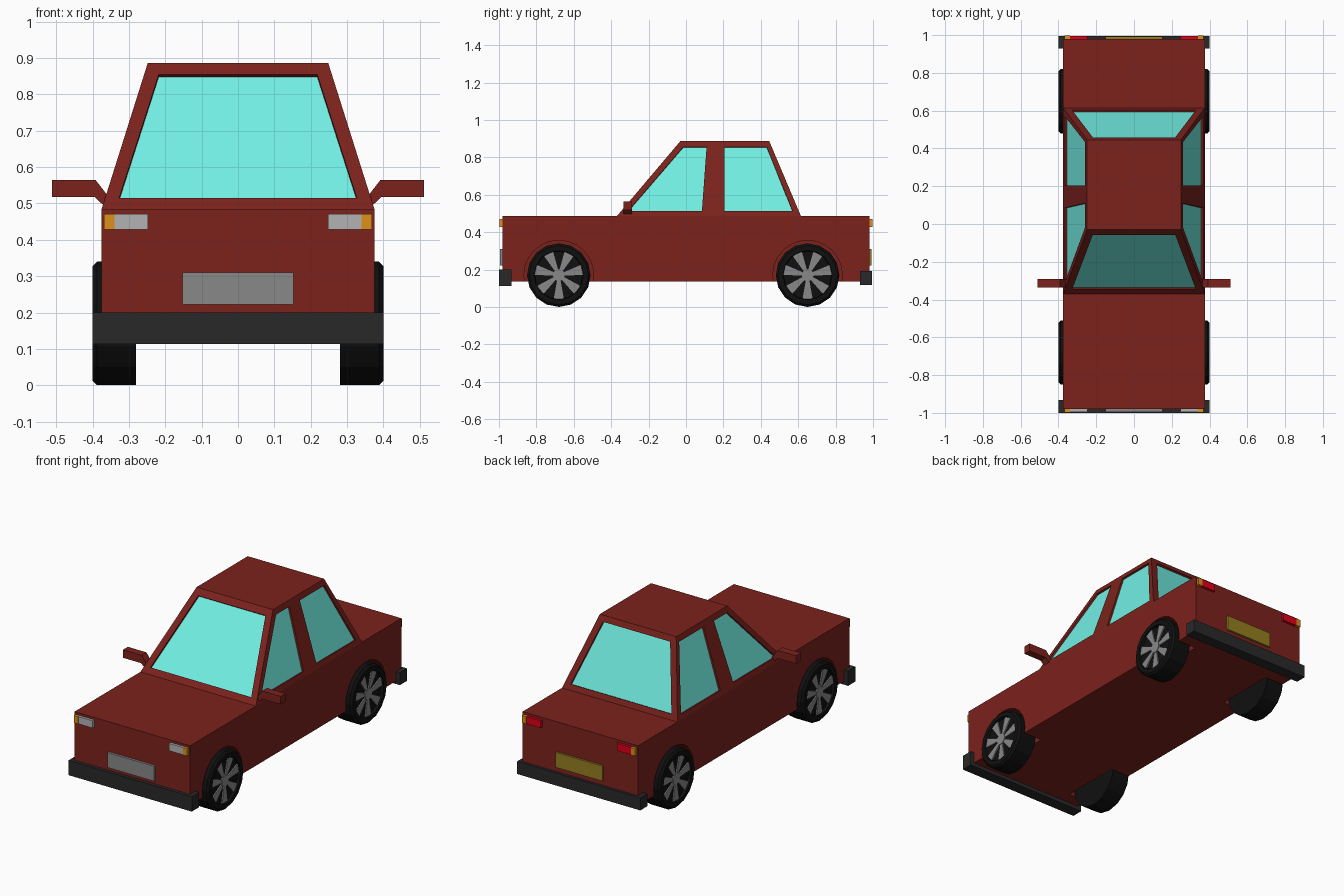
import bpy, bmesh, math
from mathutils import Vector

if "Cube" in bpy.data.objects:
    bpy.data.objects.remove(bpy.data.objects["Cube"])


def mat(name, r, g, b):
    m = bpy.data.materials.new(name)
    m.diffuse_color = (r, g, b, 1)
    m.use_nodes = True
    m.node_tree.nodes["Principled BSDF"].inputs["Base Color"].default_value = m.diffuse_color
    return m


RED = mat("red paint", 0.20, 0.016, 0.012)
GLASS = mat("glass", 0.17, 0.87, 0.78)
BLACK = mat("rubber", 0.005, 0.005, 0.005)
DARK = mat("bumper plastic", 0.022, 0.022, 0.022)
SILVER = mat("silver", 0.25, 0.25, 0.25)
LAMP = mat("headlamp", 0.45, 0.45, 0.45)
ORANGE = mat("orange lamp", 0.72, 0.28, 0.01)
TAIL = mat("red lamp", 0.75, 0.0, 0.01)
YELLOW = mat("yellow plate", 0.30, 0.21, 0.015)


def finish(name, bm, material):
    bmesh.ops.remove_doubles(bm, verts=bm.verts, dist=1e-5)
    bmesh.ops.recalc_face_normals(bm, faces=bm.faces)
    me = bpy.data.meshes.new(name)
    bm.to_mesh(me)
    bm.free()
    ob = bpy.data.objects.new(name, me)
    bpy.context.collection.objects.link(ob)
    if material:
        me.materials.append(material)
    return ob


def add_prism(bm, pts, offset):
    """Extrude a closed outline along an offset vector."""
    face = bm.faces.new([bm.verts.new(p) for p in pts])
    ext = bmesh.ops.extrude_face_region(bm, geom=[face], use_keep_orig=True)
    vs = [g for g in ext["geom"] if isinstance(g, bmesh.types.BMVert)]
    bmesh.ops.translate(bm, verts=vs, vec=offset)


def prism(name, pts, offset, material):
    bm = bmesh.new()
    add_prism(bm, pts, offset)
    return finish(name, bm, material)


def box(name, x0, x1, y0, y1, z0, z1, material):
    return prism(name, [(x0, y0, z0), (x1, y0, z0), (x1, y1, z0), (x0, y1, z0)],
                 (0, 0, z1 - z0), material)


WHEEL_Y, WHEEL_Z = (-0.68, 0.65), 0.17
SIDES = ((-1, "left"), (1, "right"))

# Lower body with wheel wells cut out
body = box("body", -0.375, 0.375, -0.98, 0.98, 0.135, 0.485, RED)
for y in WHEEL_Y:
    for s, side in SIDES:
        ring = [(s * 0.255, y + 0.186 * math.cos(i * math.tau / 24),
                 WHEEL_Z + 0.186 * math.sin(i * math.tau / 24)) for i in range(24)]
        cutter = prism("wheel_well_cutter", ring, (s * 0.3, 0, 0), None)
        cutter.hide_render = True
        cutter.hide_set(True)
        mod = body.modifiers.new("wheel well", "BOOLEAN")
        mod.operation = "DIFFERENCE"
        mod.solver = "EXACT"
        mod.object = cutter

# Cabin: each glazed panel is a frame around a recessed pane
Z0, Z1 = 0.485, 0.887
frame, glass = bmesh.new(), bmesh.new()


def poly(bm, pts):
    bm.faces.new([bm.verts.new(p) for p in pts])


def panel(outer, inner, inward):
    outer, inner = [Vector(p) for p in outer], [Vector(p) for p in inner]
    n = (outer[1] - outer[0]).cross(outer[2] - outer[0]).normalized()
    if n.dot(Vector(inward)) < 0:
        n = -n
    deep = [p + n * 0.013 for p in inner]
    for i in range(4):
        j = (i + 1) % 4
        poly(frame, (outer[i], outer[j], inner[j], inner[i]))
        poly(frame, (inner[i], inner[j], deep[j], deep[i]))
    poly(glass, deep)


def on_side(s, y, z):
    return (s * (0.375 - 0.127 * (z - Z0) / (Z1 - Z0)), y, z)


def on_end(x, z, base, top):
    return (x, base + (top - base) * (z - Z0) / (Z1 - Z0), z)


for base, top in ((-0.37, -0.03), (0.615, 0.445)):
    panel([on_end(x, z, base, top) for x, z in
           ((-0.375, Z0), (0.375, Z0), (0.248, Z1), (-0.248, Z1))],
          [on_end(x, z, base, top) for x, z in
           ((-0.327, 0.515), (0.327, 0.515), (0.218, 0.855), (-0.218, 0.855))],
          (0, -base, 0))
for s, side in SIDES:
    panel([on_side(s, *p) for p in ((-0.37, Z0), (0.145, Z0), (0.16, Z1), (-0.03, Z1))],
          [on_side(s, *p) for p in ((-0.31, 0.512), (0.085, 0.512), (0.11, 0.855), (-0.015, 0.855))],
          (-s, 0, 0))
    panel([on_side(s, *p) for p in ((0.145, Z0), (0.615, Z0), (0.445, Z1), (0.16, Z1))],
          [on_side(s, *p) for p in ((0.205, 0.512), (0.57, 0.512), (0.432, 0.855), (0.205, 0.855))],
          (-s, 0, 0))
poly(frame, [on_side(s, y, Z1) for s, y in
             ((-1, -0.03), (1, -0.03), (1, 0.16), (1, 0.445), (-1, 0.445), (-1, 0.16))])
# floor closes the cabin so that its normals are consistent
poly(frame, [on_side(s, y, Z0) for s, y in
             ((-1, -0.37), (1, -0.37), (1, 0.145), (1, 0.615), (-1, 0.615), (-1, 0.145))])
for f in glass.faces:
    frame_copy = [v.co.copy() for v in f.verts]
    poly(frame, frame_copy)
cabin = finish("cabin", frame, RED)
# panes sit just outside the recessed backing
for f in glass.faces:
    f.normal_update()
    c = f.calc_center_median() - Vector((0, 0.12, 0.68))
    d = f.normal if f.normal.dot(c) > 0 else -f.normal
    for v in f.verts:
        v.co += d * 0.002
windows = finish("window_panes", glass, GLASS)
for f in windows.data.polygons:
    if f.normal.dot(f.center - Vector((0, 0.12, 0.68))) < 0:
        f.flip()

# Bumpers and number plates
box("front_bumper", -0.4, 0.4, -1.0, -0.932, 0.113, 0.2, DARK)
box("rear_bumper", -0.4, 0.4, 0.93, 0.995, 0.118, 0.192, DARK)
box("front_plate", -0.152, 0.152, -0.994, -0.975, 0.222, 0.31, SILVER)
box("rear_plate", -0.152, 0.152, 0.975, 0.992, 0.222, 0.31, YELLOW)


def wheel(s, y, label):
    """Tyre spun from a profile, with a seven-spoke rim."""
    profile = [(0.28, 0), (0.28, 0.17), (0.388, 0.17), (0.4, 0.158),
               (0.4, 0.132), (0.385, 0.128), (0.385, 0)]
    bm = bmesh.new()
    vs = [bm.verts.new((s * x, y, WHEEL_Z - r)) for x, r in profile]
    edges = [bm.edges.new(p) for p in zip(vs, vs[1:])]
    bmesh.ops.spin(bm, geom=vs + edges, cent=(0, y, WHEEL_Z), axis=(1, 0, 0),
                   angle=math.tau, steps=16, use_merge=True)
    bmesh.ops.dissolve_degenerate(bm, edges=bm.edges, dist=1e-5)
    finish(label + "_tyre", bm, BLACK)
    bm = bmesh.new()

    def at(r, a):
        return (s * 0.383, y + r * math.sin(a), WHEEL_Z - r * math.cos(a))
    add_prism(bm, [at(0.034, i * math.tau / 12) for i in range(12)], (s * 0.012, 0, 0))
    for i in range(7):
        a = i * math.tau / 7
        add_prism(bm, [at(0.031, a - 0.32), at(0.13, a - 0.21),
                       at(0.13, a + 0.21), at(0.031, a + 0.32)], (s * 0.009, 0, 0))
    finish(label + "_rim", bm, SILVER)


for s, side in SIDES:
    for y, end in zip(WHEEL_Y, ("front", "rear")):
        wheel(s, y, f"{side}_{end}_wheel")
    # Lamps, each with an orange indicator at the outer end
    for e, end, main in ((-1, "front", LAMP), (1, "rear", TAIL)):
        box(f"{side}_{end}_lamp", s * 0.247, s * 0.34, e * 0.975, e * 0.995, 0.428, 0.471, main)
        box(f"{side}_{end}_indicator", s * 0.34, s * 0.368, e * 0.975, e * 0.997, 0.428, 0.471, ORANGE)
    # Wing mirror on a short slanted stalk
    prism(f"{side}_mirror", [(s * x, -0.335, z) for x, z in
          ((0.35, 0.51), (0.365, 0.53), (0.392, 0.565), (0.512, 0.565),
           (0.512, 0.518), (0.395, 0.518), (0.37, 0.495))], (0, 0.045, 0), RED)
